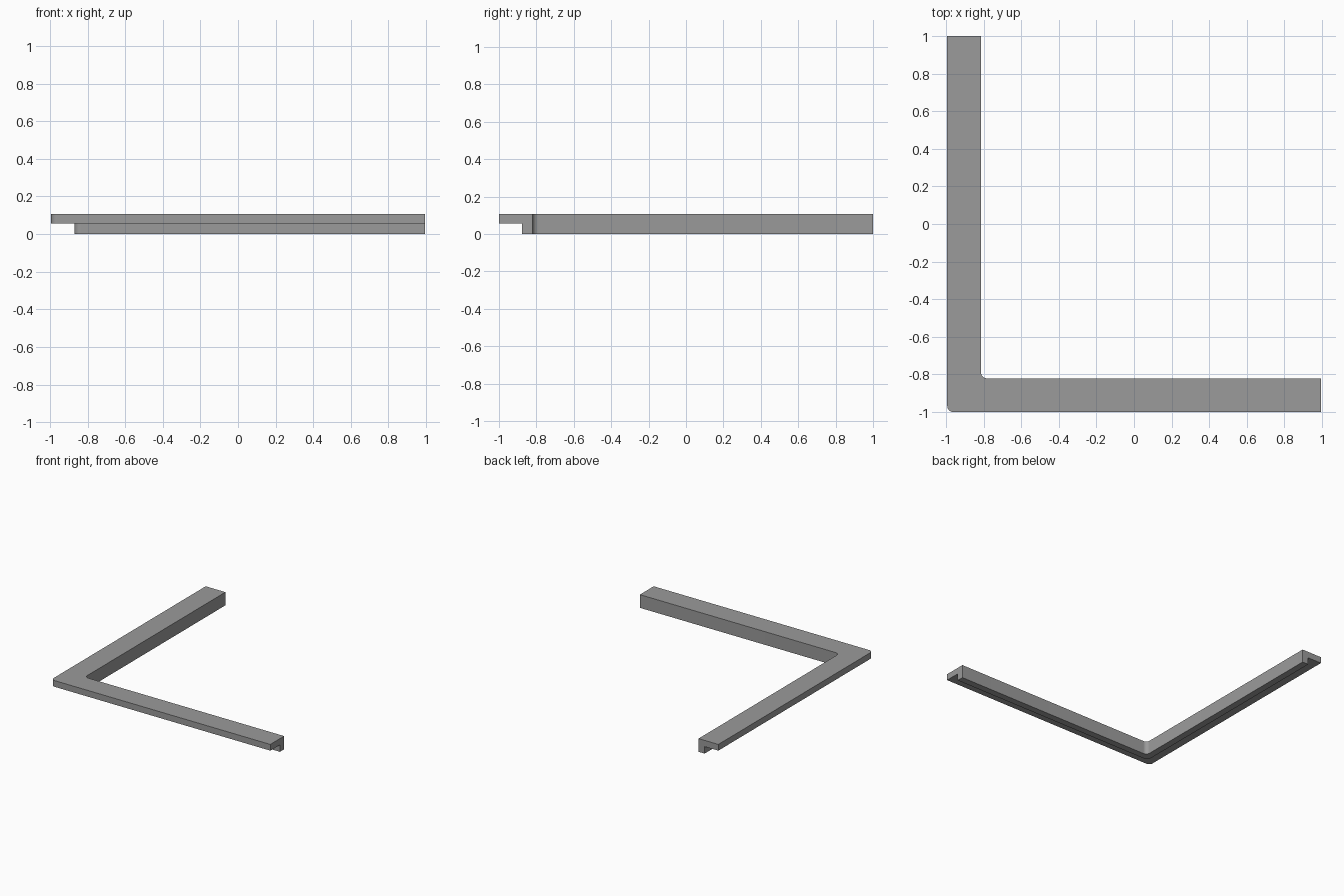
import bpy, bmesh, math

if "Cube" in bpy.data.objects:
    bpy.data.objects.remove(bpy.data.objects["Cube"])

X, Y = 0.993, 1.0      # half extents
R, SEG = 0.033, 10     # corner radius and arc segments
# rebated cross-section: (distance in from outer edge, height)
PROFILE = [(0, 0.057), (0, 0.108), (0.179, 0.108), (0.179, 0), (0.124, 0), (0.124, 0.057)]


def rounded_path(d, z):
    """L-shaped path offset inward by d, with a filleted corner."""
    cx, cy = -X + d + R, -Y + d + R
    pts = [(-X + d, Y, z)]
    for i in range(SEG + 1):
        a = math.pi + math.pi / 2 * i / SEG
        pts.append((cx + R * math.cos(a), cy + R * math.sin(a), z))
    pts.append((X, -Y + d, z))
    return pts


# Corner frame: profile edges swept along the L
bm = bmesh.new()
rails = [[bm.verts.new(p) for p in rounded_path(d, z)] for d, z in PROFILE]
for k, a in enumerate(rails):
    b = rails[(k + 1) % len(rails)]
    for i in range(len(a) - 1):
        bm.faces.new((a[i], a[i + 1], b[i + 1], b[i]))
# End caps
bm.faces.new([r[0] for r in rails])
bm.faces.new([r[-1] for r in reversed(rails)])
bmesh.ops.recalc_face_normals(bm, faces=bm.faces)

mesh = bpy.data.meshes.new("corner_frame")
bm.to_mesh(mesh)
bm.free()
frame = bpy.data.objects.new("corner_frame", mesh)
bpy.context.collection.objects.link(frame)
bpy.context.view_layer.objects.active = frame
frame.select_set(True)
bpy.ops.object.shade_smooth_by_angle(angle=math.radians(30))

# Dark grey finish
dark = bpy.data.materials.new("dark_grey")
dark.diffuse_color = (0.325, 0.325, 0.325, 1)
dark.use_nodes = True
dark.node_tree.nodes["Principled BSDF"].inputs["Base Color"].default_value = dark.diffuse_color
mesh.materials.append(dark)
